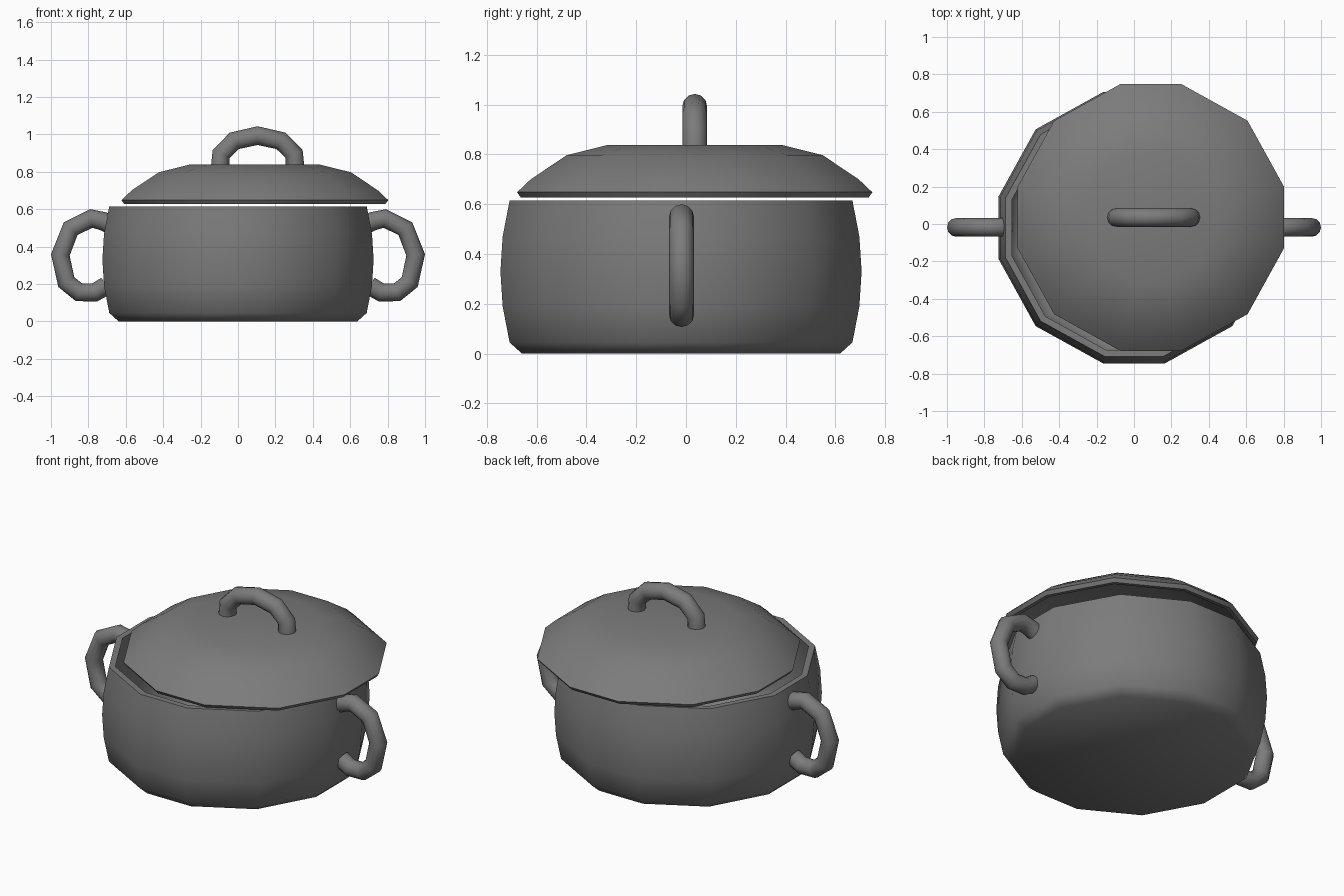
import bpy
import bmesh
from math import sin, cos, radians

SIDES = 12

cube = bpy.data.objects.get("Cube")
if cube:
    bpy.data.objects.remove(cube, do_unlink=True)

# Single dark grey material
grey = bpy.data.materials.new("dark grey")
grey.use_nodes = True
colour = (0.2, 0.2, 0.2, 1)
grey.diffuse_color = colour
grey.node_tree.nodes["Principled BSDF"].inputs["Base Color"].default_value = colour


def activate(obj):
    bpy.ops.object.select_all(action='DESELECT')
    obj.select_set(True)
    bpy.context.view_layer.objects.active = obj


def finish(obj, angle):
    activate(obj)
    bpy.ops.object.shade_smooth_by_angle(angle=radians(angle))


def vessel(name, profile, centre):
    """Twelve-sided shell; profile holds (half width, height) pairs."""
    bm = bmesh.new()
    rings = []
    for half, z in profile:
        ring = []
        for k in range(SIDES):
            a = radians(15 + 30 * k)
            a -= radians(2.5) * sin(4 * a)  # slightly narrower axis facets
            r = half * 1.023
            ring.append(bm.verts.new((r * cos(a), r * sin(a), z)))
        rings.append(ring)
    for low, high in zip(rings, rings[1:]):
        for k in range(SIDES):
            n = (k + 1) % SIDES
            bm.faces.new((low[k], low[n], high[n], high[k]))
    bm.faces.new(rings[0])
    bm.faces.new(rings[-1])
    bmesh.ops.recalc_face_normals(bm, faces=bm.faces)
    mesh = bpy.data.meshes.new(name)
    bm.to_mesh(mesh)
    bm.free()
    obj = bpy.data.objects.new(name, mesh)
    obj.location = (centre[0], centre[1], 0)
    bpy.context.collection.objects.link(obj)
    mesh.materials.append(grey)
    finish(obj, 50)
    return obj


def tube(name, path, y):
    """Round bar along (x, z) points at depth y."""
    curve = bpy.data.curves.new(name, 'CURVE')
    curve.dimensions = '3D'
    curve.bevel_depth = 0.05
    curve.bevel_resolution = 4
    curve.use_fill_caps = True
    spline = curve.splines.new('POLY')
    spline.points.add(len(path) - 1)
    for point, (x, z) in zip(spline.points, path):
        point.co = (x, y, z, 1)
    curve.materials.append(grey)
    obj = bpy.data.objects.new(name, curve)
    bpy.context.collection.objects.link(obj)
    activate(obj)
    bpy.ops.object.convert(target='MESH')
    finish(bpy.context.object, 55)


# Pot: outer wall up, flat rim, inner wall down to the floor
vessel("pot_body", [
    (0.64, 0), (0.69, 0.045), (0.718, 0.19), (0.727, 0.33), (0.718, 0.47), (0.69, 0.615),
    (0.655, 0.615), (0.685, 0.47), (0.69, 0.33), (0.685, 0.19), (0.655, 0.07), (0.61, 0.035),
], (0, -0.02))

# Lid: hollow domed shell, resting off centre
vessel("lid", [
    (0.35, 0.838), (0.515, 0.797), (0.66, 0.70), (0.715, 0.648), (0.70, 0.627),
    (0.675, 0.63), (0.635, 0.675), (0.50, 0.765), (0.34, 0.805),
], (0.09, 0.035))

# Side handles, mirrored
side_path = [(0.67, 0.51), (0.72, 0.535), (0.785, 0.55), (0.895, 0.495), (0.95, 0.355),
             (0.918, 0.21), (0.85, 0.155), (0.765, 0.155), (0.705, 0.19)]
for side, sign in (("left", 1), ("right", -1)):
    tube(side + "_handle", [(sign * x, z) for x, z in side_path], -0.018)

# Lid handle: symmetric arch
half_arch = [(0.2, 0.82), (0.195, 0.895), (0.125, 0.965)]
arch = [(-x, z) for x, z in half_arch] + [(0, 0.993)] + half_arch[::-1]
tube("lid_handle", [(x + 0.105, z) for x, z in arch], 0.035)
